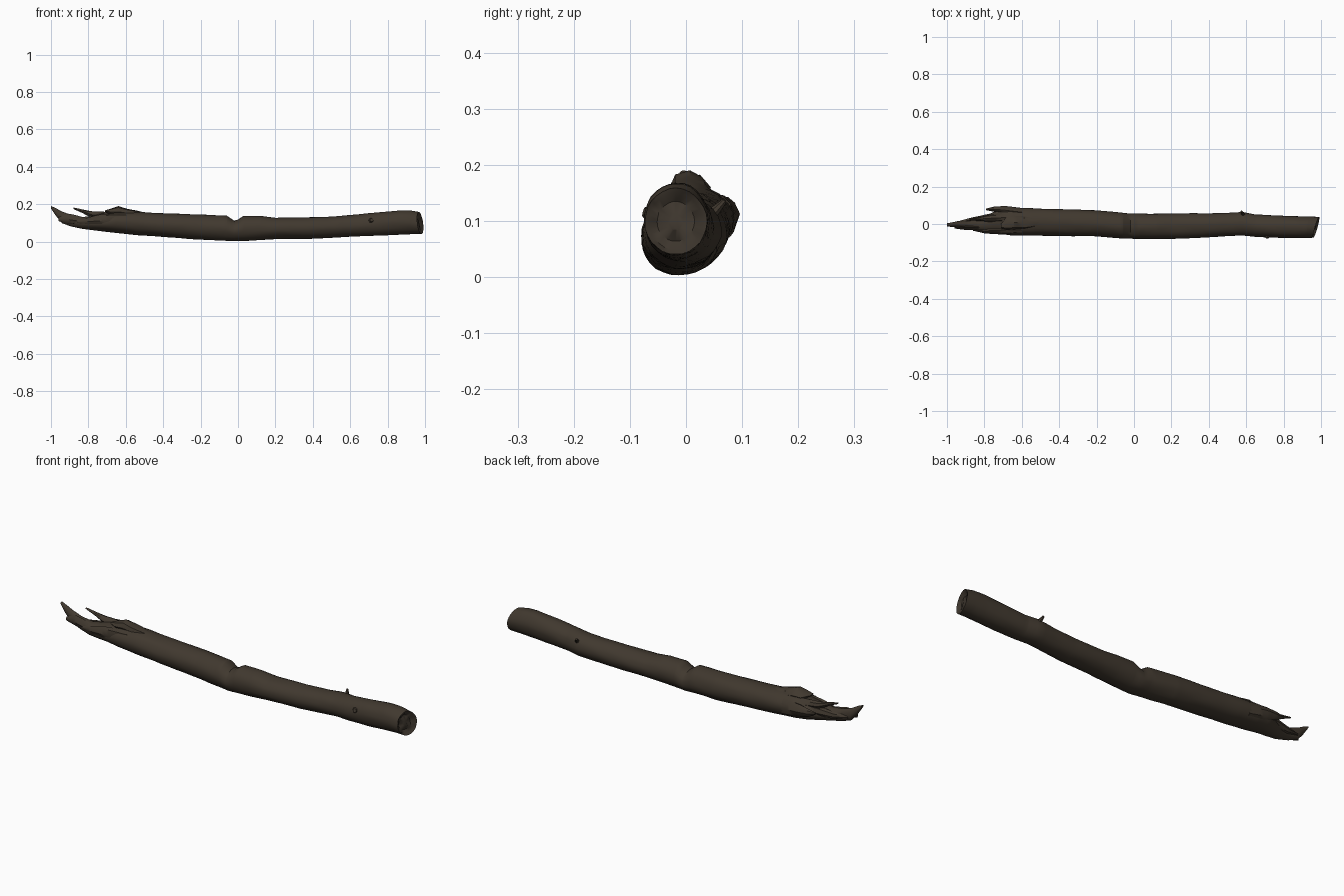
import bpy, bmesh, math
from mathutils import Vector, noise


def material(name, rgb):
    m = bpy.data.materials.new(name)
    m.diffuse_color = (*rgb, 1)
    return m


BARK = material("dark bark", (0.052, 0.040, 0.028))
WOOD = material("broken wood", (0.046, 0.036, 0.026))


def finish(name, bm, angle=35):
    bmesh.ops.recalc_face_normals(bm, faces=bm.faces)
    me = bpy.data.meshes.new(name)
    bm.to_mesh(me)
    bm.free()
    me.materials.append(BARK)
    me.materials.append(WOOD)
    ob = bpy.data.objects.new(name, me)
    bpy.context.collection.objects.link(ob)
    bpy.ops.object.select_all(action='DESELECT')
    ob.select_set(True)
    bpy.context.view_layer.objects.active = ob
    bpy.ops.object.shade_smooth_by_angle(angle=math.radians(angle))
    return ob


def sample(st, x):
    for a, b in zip(st, st[1:]):
        if x <= b[0]:
            t = (x - a[0]) / (b[0] - a[0])
            return [p + (q - p) * t for p, q in zip(a[1:], b[1:])]
    return st[-1][1:]


def loft(name, st, sides, step, rough, warp=None, cap_wood=False):
    """Skin oval sections given as (x, y min, y max, z min, z max)."""
    bm = bmesh.new()
    n = max(2, round((st[-1][0] - st[0][0]) / step))
    xs = sorted({round(st[0][0] + (st[-1][0] - st[0][0]) * i / n, 4) for i in range(n + 1)}
                | {s[0] for s in st})
    sections = [(x, 1.0, 0.0) for x in xs]
    if cap_wood:                       # hollowed, rough broken end
        sections += [(xs[-1], 0.86, -0.006), (xs[-1], 0.6, -0.016), (xs[-1], 0.25, -0.008)]
    rings = []
    for x, scale, dx in sections:
        y0, y1, z0, z1 = sample(st, x)
        ring = []
        for k in range(sides):
            a = 2 * math.pi * k / sides
            c, s = math.cos(a), math.sin(a)
            # grain is stretched along the branch
            g = noise.noise(Vector((x * 5, c * 2.2, s * 2.2)))
            g += 0.5 * noise.noise(Vector((x * 14, c * 5, s * 5)))
            r = scale * (1 + rough * g)
            p = Vector((x, (y0 + y1) / 2 + (y1 - y0) / 2 * r * c,
                        (z0 + z1) / 2 + (z1 - z0) / 2 * r * s))
            if warp:
                p.x += warp(p)
            if scale < 1:
                p.x += dx + 0.012 * noise.noise(p * 45)
            ring.append(bm.verts.new(p))
        rings.append(ring)
    for i, (r0, r1) in enumerate(zip(rings, rings[1:])):
        for k in range(sides):
            j = (k + 1) % sides
            f = bm.faces.new((r0[k], r0[j], r1[j], r1[k]))
            f.material_index = int(i >= len(xs) - 1)
    for r in (rings[0], rings[-1]):
        f = bm.faces.new(r)
        f.material_index = int(cap_wood and r is rings[-1])
    return finish(name, bm)


# main branch, sagging in the middle, with a notch across the top
branch = [
    (-1.00, -0.012, 0.004, 0.178, 0.190),
    (-0.975, -0.016, 0.008, 0.140, 0.180),
    (-0.94, -0.018, 0.016, 0.098, 0.160),
    (-0.89, -0.024, 0.018, 0.080, 0.142),
    (-0.83, -0.040, 0.030, 0.068, 0.132),
    (-0.78, -0.046, 0.050, 0.062, 0.138),
    (-0.73, -0.050, 0.075, 0.056, 0.150),
    (-0.66, -0.060, 0.087, 0.048, 0.162),
    (-0.55, -0.062, 0.084, 0.036, 0.160),
    (-0.42, -0.064, 0.080, 0.027, 0.152),
    (-0.20, -0.066, 0.073, 0.010, 0.144),
    (-0.06, -0.076, 0.060, 0.004, 0.138),
    (-0.02, -0.078, 0.056, 0.003, 0.112),
    (0.0, -0.079, 0.056, 0.003, 0.118),
    (0.03, -0.080, 0.055, 0.003, 0.138),
    (0.12, -0.081, 0.055, 0.008, 0.138),
    (0.20, -0.080, 0.056, 0.013, 0.128),
    (0.38, -0.072, 0.056, 0.015, 0.130),
    (0.50, -0.064, 0.060, 0.022, 0.134),
    (0.58, -0.062, 0.064, 0.026, 0.141),
    (0.65, -0.069, 0.050, 0.028, 0.146),
    (0.76, -0.074, 0.046, 0.032, 0.158),
    (0.87, -0.075, 0.041, 0.037, 0.168),
    (0.93, -0.075, 0.039, 0.040, 0.166),
    (0.975, -0.074, 0.037, 0.040, 0.158),
]


def slanted_end(p):
    t = max(0, min(1, (p.x - 0.88) / 0.095))
    return t * (0.28 * (p.y + 0.015) - 0.12 * (p.z - 0.10))


loft("branch", branch, 28, 0.022, 0.035, slanted_end, True)

# torn splinters and bark flaps at the broken left end
splinters = {
    "upright_splinter": [(-0.88, 0.020, 0.027, 0.174, 0.182), (-0.83, 0.018, 0.035, 0.152, 0.172),
                         (-0.78, 0.012, 0.048, 0.125, 0.162), (-0.68, 0.010, 0.060, 0.110, 0.160)],
    "back_prong": [(-0.79, 0.074, 0.082, 0.115, 0.128), (-0.75, 0.066, 0.092, 0.095, 0.135),
                   (-0.70, 0.056, 0.094, 0.080, 0.145), (-0.60, 0.040, 0.086, 0.060, 0.145)],
    "torn_bark_flap": [(-0.71, -0.022, 0.000, 0.160, 0.168), (-0.68, -0.030, 0.036, 0.140, 0.178),
                       (-0.64, -0.028, 0.042, 0.130, 0.190), (-0.59, -0.026, 0.044, 0.130, 0.174),
                       (-0.50, -0.010, 0.030, 0.130, 0.155)],
    "front_splinter": [(-0.86, -0.036, -0.030, 0.100, 0.112), (-0.80, -0.050, -0.024, 0.085, 0.130),
                       (-0.70, -0.056, -0.010, 0.075, 0.152), (-0.60, -0.050, 0.0, 0.075, 0.150)],
    "middle_splinter": [(-0.93, 0.010, 0.018, 0.110, 0.122), (-0.86, 0.006, 0.036, 0.090, 0.125),
                        (-0.74, 0.000, 0.060, 0.080, 0.145)],
    "tip_splinter": [(-0.96, -0.024, -0.016, 0.110, 0.130), (-0.91, -0.030, -0.004, 0.092, 0.146),
                     (-0.82, -0.034, 0.0, 0.080, 0.130)],
}
for name, st in splinters.items():
    loft(name, st, 8, 0.02, 0.22)

# small twig stub and knots
def stub(name, base, tip, r0, r1):
    d = Vector(tip) - Vector(base)
    bm = bmesh.new()
    bmesh.ops.create_cone(bm, cap_ends=True, segments=8, radius1=r0, radius2=r1, depth=d.length)
    q = d.to_track_quat('Z', 'Y')
    mid = (Vector(base) + Vector(tip)) / 2
    for v in bm.verts:
        v.co = q @ v.co + mid
    return finish(name, bm)


stub("twig_stub", (0.59, 0.035, 0.10), (0.575, 0.068, 0.135), 0.014, 0.005)
stub("front_knot", (0.71, -0.055, 0.110), (0.715, -0.075, 0.116), 0.018, 0.009)
